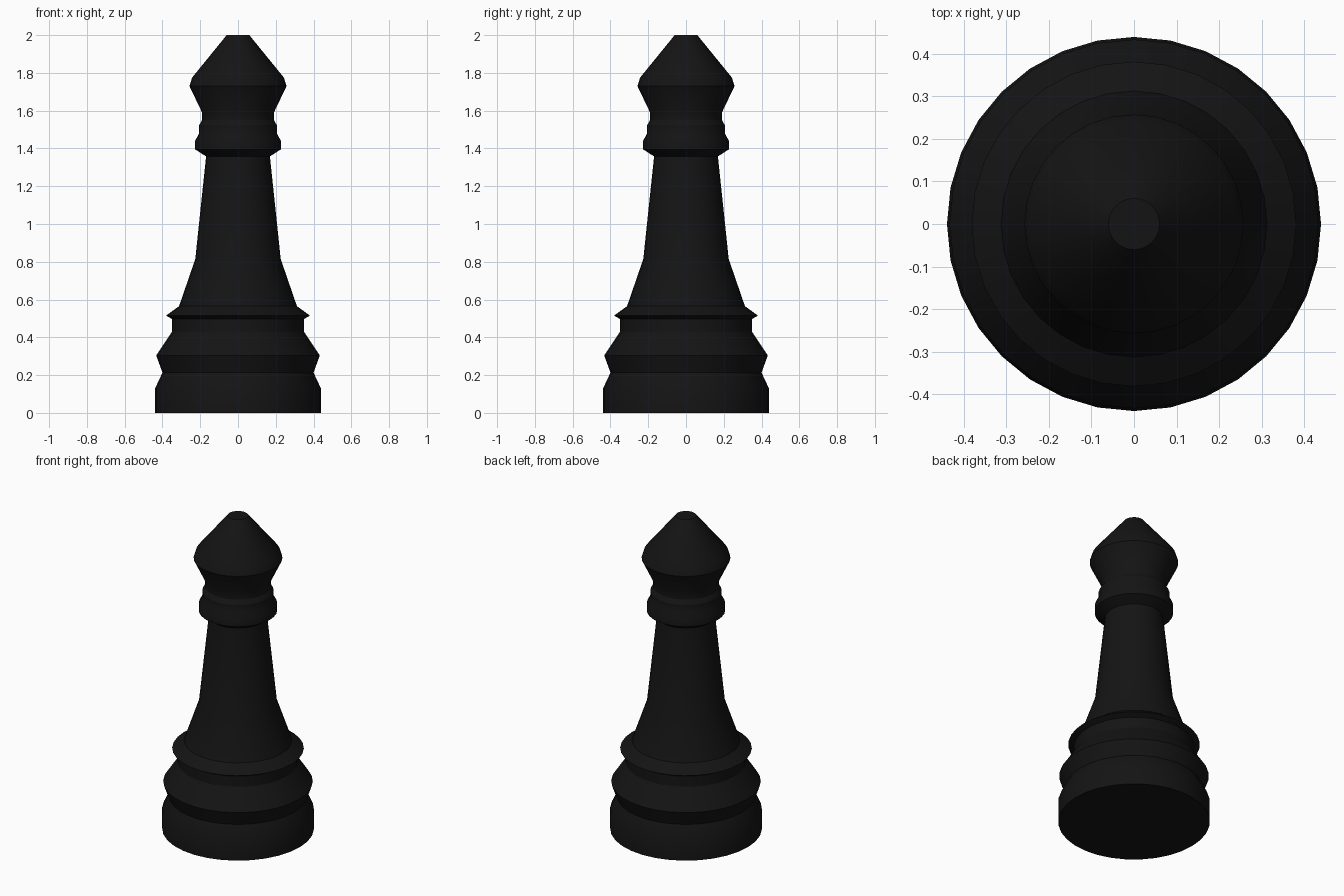
import bpy, bmesh
from math import cos, sin, tau, radians

if "Cube" in bpy.data.objects:
    bpy.data.objects.remove(bpy.data.objects["Cube"])

SIDES = 32

black = bpy.data.materials.new("black")
black.diffuse_color = (0.007, 0.007, 0.007, 1)
black.use_nodes = True
black.node_tree.nodes["Principled BSDF"].inputs["Base Color"].default_value = black.diffuse_color


def lathe(name, profile):
    """Revolve (radius, height) points around z, capping both ends."""
    bm = bmesh.new()
    rings = [[bm.verts.new((r * cos(tau * i / SIDES), r * sin(tau * i / SIDES), z))
              for i in range(SIDES)] for r, z in profile]
    for low, high in zip(rings, rings[1:]):
        for i in range(SIDES):
            j = (i + 1) % SIDES
            bm.faces.new((low[i], low[j], high[j], high[i]))
    bm.faces.new(rings[0][::-1])
    bm.faces.new(rings[-1])
    mesh = bpy.data.meshes.new(name)
    bm.to_mesh(mesh)
    bm.free()
    obj = bpy.data.objects.new(name, mesh)
    bpy.context.collection.objects.link(obj)
    mesh.materials.append(black)
    bpy.ops.object.select_all(action='DESELECT')
    obj.select_set(True)
    bpy.context.view_layer.objects.active = obj
    bpy.ops.object.shade_smooth_by_angle(angle=radians(30))
    return obj


# One turned silhouette, listed from the foot upwards
foot = [(0.439, 0), (0.439, 0.13), (0.40, 0.213), (0.433, 0.304),
        (0.349, 0.43), (0.349, 0.497)]
flange = [(0.381, 0.515), (0.312, 0.565)]
stem = [(0.226, 0.815), (0.169, 1.358)]
collar = [(0.227, 1.395), (0.227, 1.44), (0.206, 1.48), (0.206, 1.523),
          (0.19, 1.55), (0.19, 1.59)]
head = [(0.257, 1.73), (0.243, 1.775), (0.06, 2.0)]

lathe("chess_piece", foot + flange + stem + collar + head)
